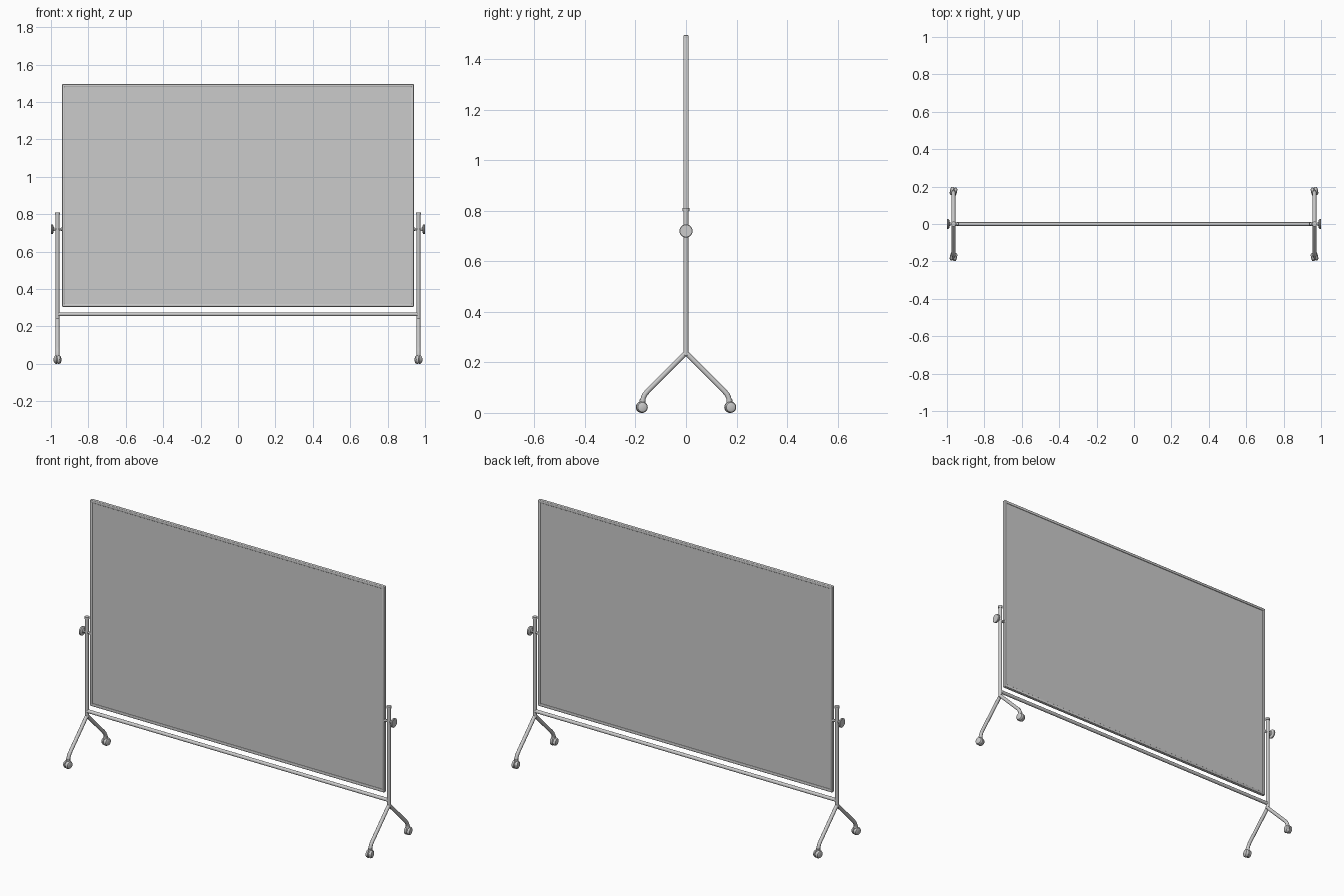
import bpy, bmesh, math
from mathutils import Vector, Matrix

cube = bpy.data.objects.get("Cube")
if cube:
    bpy.data.objects.remove(cube, do_unlink=True)

GREY = (0.6, 0.6, 0.6, 1)
mat = bpy.data.materials.new("satin grey")
mat.use_nodes = True
mat.diffuse_color = GREY
mat.node_tree.nodes["Principled BSDF"].inputs["Base Color"].default_value = GREY


def finish(obj, smooth=True):
    obj.data.materials.append(mat)
    bpy.ops.object.select_all(action='DESELECT')
    obj.select_set(True)
    bpy.context.view_layer.objects.active = obj
    if smooth:
        bpy.ops.object.shade_smooth_by_angle(angle=math.radians(35))
    return obj


def box(name, centre, size, bevel=0):
    bpy.ops.mesh.primitive_cube_add(size=1, location=centre)
    obj = bpy.context.object
    obj.name = name
    obj.scale = size
    bpy.ops.object.transform_apply(location=False, rotation=False, scale=True)
    if bevel:
        mod = obj.modifiers.new("Rounded edges", 'BEVEL')
        mod.width, mod.segments = bevel, 3
        bpy.ops.object.modifier_apply(modifier=mod.name)
    return finish(obj, bevel > 0)


def rod(name, start, end, radius, sides=20):
    a, b = Vector(start), Vector(end)
    bpy.ops.mesh.primitive_cylinder_add(vertices=sides, radius=radius, depth=(b - a).length,
                                        location=(a + b) / 2)
    obj = bpy.context.object
    obj.name = name
    obj.rotation_euler = (b - a).to_track_quat('Z', 'Y').to_euler()
    return finish(obj)


def tube(name, points, radius):
    """Round tube swept along a smoothed path."""
    curve = bpy.data.curves.new(name, 'CURVE')
    curve.dimensions = '3D'
    curve.bevel_depth, curve.bevel_resolution = radius, 4
    curve.use_fill_caps = True
    spline = curve.splines.new('POLY')
    spline.points.add(len(points) - 1)
    for p, co in zip(spline.points, points):
        p.co = (*co, 1)
    obj = bpy.data.objects.new(name, curve)
    bpy.context.collection.objects.link(obj)
    bpy.ops.object.select_all(action='DESELECT')
    obj.select_set(True)
    bpy.context.view_layer.objects.active = obj
    bpy.ops.object.convert(target='MESH')
    return finish(bpy.context.object)


def lathe(name, profile, matrix, sides=24):
    """Revolve (radius, height) pairs about local z, then place with matrix."""
    bm = bmesh.new()
    verts = [bm.verts.new((r, 0, h)) for r, h in profile]
    edges = [bm.edges.new(pair) for pair in zip(verts, verts[1:])]
    bmesh.ops.spin(bm, geom=verts + edges, cent=(0, 0, 0), axis=(0, 0, 1),
                   angle=math.tau, steps=sides, use_duplicate=False)
    bmesh.ops.remove_doubles(bm, verts=bm.verts, dist=1e-5)
    bmesh.ops.recalc_face_normals(bm, faces=bm.faces)
    bm.transform(matrix)
    mesh = bpy.data.meshes.new(name)
    bm.to_mesh(mesh)
    bm.free()
    obj = bpy.data.objects.new(name, mesh)
    bpy.context.collection.objects.link(obj)
    return finish(obj)


# Board panel and its frame
HALF, LOW, HIGH, RAIL, DEPTH = 0.94, 0.305, 1.495, 0.016, 0.02
MID = (LOW + HIGH) / 2
box("board_panel", (0, 0, MID), (2 * HALF - RAIL, 0.012, HIGH - LOW - RAIL))
for name, z in (("bottom", LOW + RAIL / 2), ("top", HIGH - RAIL / 2)):
    box(f"frame_{name}", (0, 0, z), (2 * HALF, DEPTH, RAIL), 0.004)

# Crossbar joining the two posts
rod("crossbar", (-0.965, 0, 0.265), (0.965, 0, 0.265), 0.01)

POST, PIVOT = 0.965, 0.72
KNOB = [(0, 0), (0.009, 0), (0.011, 0.006), (0.022, 0.008), (0.026, 0.011),
        (0.026, 0.018), (0.024, 0.02), (0, 0.02)]
WHEEL = [(0, 0.002), (0.02, 0.002), (0.0225, 0.004), (0.0225, 0.009),
         (0.019, 0.016), (0.012, 0.019), (0, 0.019)]

for side, s in (("left", 1), ("right", -1)):
    x = s * POST
    box(f"frame_{side}", (s * (HALF - RAIL / 2), 0, MID), (RAIL, DEPTH, HIGH - LOW), 0.004)

    # Upright with its cap and the lower socket
    rod(f"{side}_post", (x, 0, 0.235), (x, 0, 0.802), 0.01)
    rod(f"{side}_post_cap", (x, 0, 0.798), (x, 0, 0.81), 0.013)
    rod(f"{side}_socket", (x, 0, 0.228), (x, 0, 0.245), 0.0105)

    # Tilt pivot: shaft, spacer and hand knob
    rod(f"{side}_pivot_shaft", (s * 0.93, 0, PIVOT), (s * 0.985, 0, PIVOT), 0.006)
    rod(f"{side}_pivot_spacer", (s * 0.94, 0, PIVOT), (s * 0.947, 0, PIVOT), 0.009)
    lathe(f"{side}_knob", KNOB, Matrix.Translation((s * 0.98, 0, PIVOT))
          @ Matrix.Rotation(s * math.pi / 2, 4, 'Y'))

    # Splayed legs with twin-wheel casters
    for end, f in (("front", -1), ("back", 1)):
        label = f"{side}_{end}"
        path = [(0, 0.238), (0.15, 0.088), (0.162, 0.074), (0.169, 0.06), (0.172, 0.035)]
        tube(f"{label}_leg", [(x, f * y, z) for y, z in path], 0.01)
        place = Matrix.Translation((x, f * 0.175, 0.0225)) @ Matrix.Rotation(0.2 * s, 4, 'Z')
        for i, w in enumerate((1, -1)):
            lathe(f"{label}_wheel_{i + 1}", WHEEL,
                  place @ Matrix.Rotation(w * math.pi / 2, 4, 'Y'))
        rod(f"{label}_caster_hub", place @ Vector((-0.004, 0, 0)),
            place @ Vector((0.004, 0, 0)), 0.018)
        rod(f"{label}_caster_stem", (x, f * 0.172, 0.03), (x, f * 0.172, 0.052), 0.0115)
